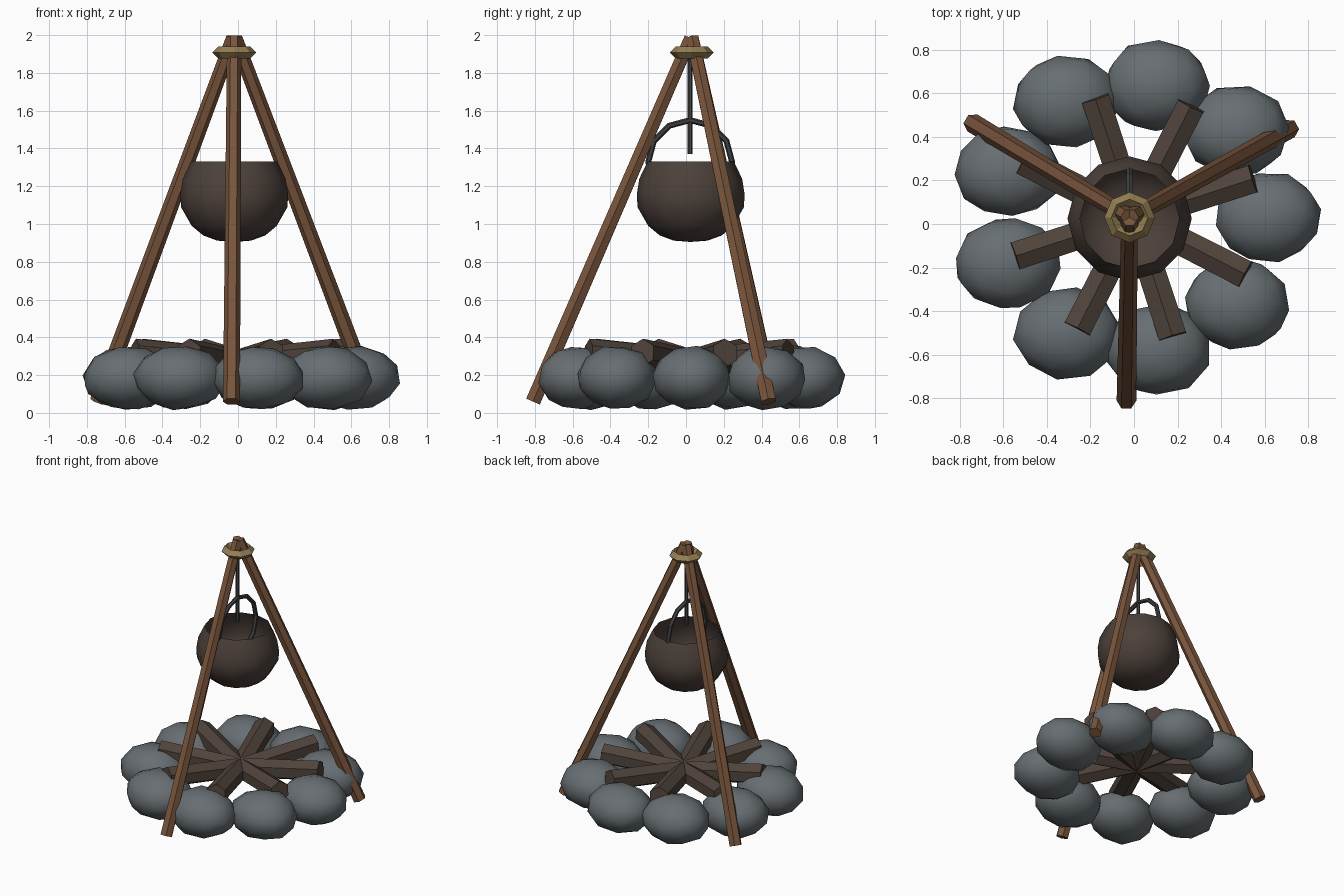
import bpy, bmesh, math, random
from mathutils import Vector, Matrix

if "Cube" in bpy.data.objects:
    bpy.data.objects.remove(bpy.data.objects["Cube"])

random.seed(4)
CX, CY = -0.02, 0.03          # axis of the tripod and pot


def material(name, rgb):
    m = bpy.data.materials.new(name)
    m.diffuse_color = (*rgb, 1)
    m.use_nodes = True
    m.node_tree.nodes["Principled BSDF"].inputs["Base Color"].default_value = m.diffuse_color
    return m


STONE = material("grey stone", (0.135, 0.156, 0.168))
POLE = material("brown wood", (0.190, 0.090, 0.045))
LOG = material("charred wood", (0.080, 0.057, 0.044))
POT = material("dark pot", (0.074, 0.053, 0.043))
IRON = material("dark iron", (0.050, 0.050, 0.051))
ROPE = material("straw rope", (0.290, 0.210, 0.085))


def finish(name, bm, mat, angle=None):
    bmesh.ops.recalc_face_normals(bm, faces=bm.faces)
    me = bpy.data.meshes.new(name)
    bm.to_mesh(me)
    bm.free()
    me.materials.append(mat)
    ob = bpy.data.objects.new(name, me)
    bpy.context.collection.objects.link(ob)
    if angle:
        bpy.context.view_layer.objects.active = ob
        ob.select_set(True)
        bpy.ops.object.shade_smooth_by_angle(angle=math.radians(angle))
        ob.select_set(False)
    return ob


def rod(name, a, b, ra, rb, sides, mat, roll=0.0):
    """Tapered prism from point a to point b."""
    a, b = Vector(a), Vector(b)
    d = b - a
    mtx = (Matrix.Translation((a + b) / 2) @ d.to_track_quat('Z', 'Y').to_matrix().to_4x4()
           @ Matrix.Rotation(roll, 4, 'Z'))
    bm = bmesh.new()
    bmesh.ops.create_cone(bm, cap_ends=True, segments=sides, radius1=ra, radius2=rb,
                          depth=d.length, matrix=mtx)
    return finish(name, bm, mat)


def torus(name, loc, major, minor, n, k, mat, upright=False, angle=None):
    bm = bmesh.new()
    rings = []
    for i in range(n):
        t = 2 * math.pi * i / n
        ring = []
        for j in range(k):
            p = 2 * math.pi * j / k
            r, h = major + minor * math.cos(p), minor * math.sin(p)
            u, v = r * math.cos(t), r * math.sin(t)
            co = (h, u, v) if upright else (u, v, h)
            ring.append(bm.verts.new(Vector(co) + Vector(loc)))
        rings.append(ring)
    for i in range(n):
        for j in range(k):
            a, b = rings[i], rings[(i + 1) % n]
            bm.faces.new((a[j], b[j], b[(j + 1) % k], a[(j + 1) % k]))
    return finish(name, bm, mat, angle)


# Ring of nine rounded stones
for i in range(9):
    a = math.radians(40 * i)
    bm = bmesh.new()
    bmesh.ops.create_icosphere(bm, subdivisions=2, radius=1)
    turn = Matrix.Rotation(random.uniform(0, 6.28), 3, 'Z') @ Matrix.Rotation(random.uniform(-.5, .5), 3, 'X')
    for v in bm.verts:
        c = turn @ v.co * random.uniform(0.98, 1.03)
        v.co = (c.x * 0.245 + 0.615 * math.cos(a), c.y * 0.21 + CY + 0.615 * math.sin(a),
                c.z * 0.17 + 0.185)
    finish(f"stone_{i + 1}", bm, STONE, 80)

# Fire logs meeting at the centre, outer ends raised
for i in range(8):
    a = math.radians(18 + 45 * i)
    rod(f"log_{i + 1}", (0, CY, 0.265),
        (0.575 * math.cos(a), CY + 0.575 * math.sin(a), 0.318), 0.072, 0.075, 6, LOG)

# Tripod poles
for i, deg in enumerate((29, 149, 269)):
    a = math.radians(deg)
    foot = (CX + 0.84 * math.cos(a), CY + 0.84 * math.sin(a), 0.06)
    top = (CX + 0.006 * math.cos(a), CY + 0.006 * math.sin(a), 1.985)
    rod(f"pole_{i + 1}", foot, top, 0.045, 0.038, 6, POLE, math.radians(30))

# Rope binding
torus("rope_binding", (CX, CY, 1.908), 0.084, 0.032, 8, 4, ROPE)

# Open cooking pot, lathed profile
bm = bmesh.new()
profile = [(0, 0.905), (0.09, 0.912), (0.165, 0.94), (0.225, 0.99), (0.282, 1.09),
           (0.285, 1.16), (0.272, 1.24), (0.228, 1.332)]
pts = [bm.verts.new((r, 0, z)) for r, z in profile]
edges = [bm.edges.new(e) for e in zip(pts, pts[1:])]
bmesh.ops.spin(bm, geom=pts + edges, cent=(0, 0, 0), axis=(0, 0, 1),
               angle=2 * math.pi, steps=12)
bmesh.ops.remove_doubles(bm, verts=bm.verts, dist=0.001)
bmesh.ops.translate(bm, verts=bm.verts, vec=(CX, CY - 0.005, 0))
finish("pot", bm, POT, 50)

# Ring handle and hanging rod
torus("pot_handle", (CX, CY - 0.008, 1.328), 0.222, 0.016, 12, 6, IRON, upright=True)
rod("hanging_rod", (CX, CY - 0.008, 1.37), (CX, CY - 0.008, 1.94), 0.013, 0.013, 6, IRON)
